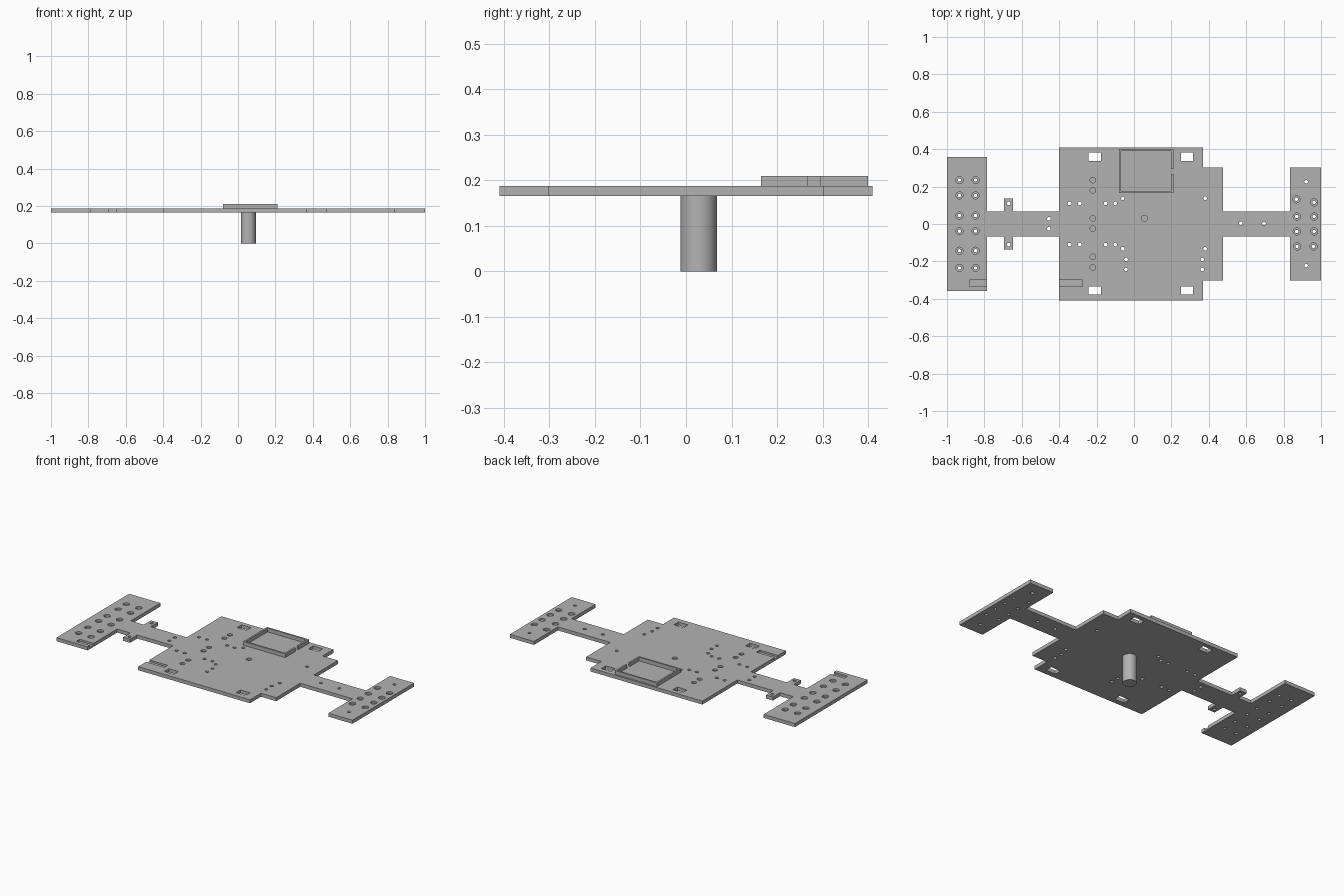
import bpy, bmesh
from mathutils import Matrix, Vector

cube = bpy.data.objects.get("Cube")
if cube:
    bpy.data.objects.remove(cube, do_unlink=True)

grey = bpy.data.materials.new("matte grey")
grey.use_nodes = True
colour = (0.45, 0.45, 0.45, 1)
grey.diffuse_color = colour
grey.node_tree.nodes["Principled BSDF"].inputs["Base Color"].default_value = colour

BOTTOM, TOP, FLOOR = 0.165, 0.187, 0.176


def box(bm, x0, x1, y0, y1, z0, z1):
    size = Vector((x1 - x0, y1 - y0, z1 - z0))
    mid = Vector((x0 + x1, y0 + y1, z0 + z1)) / 2
    bmesh.ops.create_cube(bm, size=1, matrix=Matrix.Translation(mid) @ Matrix.Diagonal(size).to_4x4())


def cylinder(bm, x, y, radius, z0, z1, sides=20):
    bmesh.ops.create_cone(bm, cap_ends=True, segments=sides, radius1=radius, radius2=radius,
                          depth=z1 - z0, matrix=Matrix.Translation((x, y, (z0 + z1) / 2)))


def finish(name, bm):
    mesh = bpy.data.meshes.new(name)
    bmesh.ops.recalc_face_normals(bm, faces=bm.faces)
    bm.to_mesh(mesh)
    bm.free()
    mesh.materials.append(grey)
    obj = bpy.data.objects.new(name, mesh)
    bpy.context.collection.objects.link(obj)
    return obj


def smooth(obj):
    bpy.ops.object.select_all(action="DESELECT")
    obj.select_set(True)
    bpy.context.view_layer.objects.active = obj
    bpy.ops.object.shade_smooth_by_angle(angle=0.6)


def carve(obj, cutter):
    mod = obj.modifiers.new("cut", "BOOLEAN")
    mod.operation, mod.solver, mod.object = "DIFFERENCE", "EXACT", cutter
    graph = bpy.context.evaluated_depsgraph_get()
    mesh = bpy.data.meshes.new_from_object(obj.evaluated_get(graph))
    obj.modifiers.clear()
    obj.data = mesh
    bpy.data.objects.remove(cutter, do_unlink=True)


# Base plate: stepped outline, mirrored front to back
half = [(-1, 0.357), (-0.785, 0.357), (-0.785, 0.067), (-0.695, 0.067), (-0.695, 0.137),
        (-0.647, 0.137), (-0.647, 0.067), (-0.4, 0.067), (-0.4, 0.41), (0.37, 0.41),
        (0.37, 0.303), (0.475, 0.303), (0.475, 0.067), (0.835, 0.067), (0.835, 0.303), (1, 0.303)]
outline = half + [(x, -y) for x, y in reversed(half)]
bm = bmesh.new()
face = bm.faces.new([bm.verts.new((x, y, BOTTOM)) for x, y in outline])
solid = bmesh.ops.extrude_face_region(bm, geom=[face])
bmesh.ops.translate(bm, vec=(0, 0, TOP - BOTTOM),
                    verts=[v for v in solid["geom"] if isinstance(v, bmesh.types.BMVert)])
plate = finish("base_plate", bm)

# Counterbored mounting holes on the two end plates
bores = [(x, y) for x in (-0.933, -0.847) for y in (0.235, 0.153, 0.045, -0.038, -0.143, -0.235)]
bores += [(x, y) for x in (0.87, 0.963) for y in (0.04, -0.04)]
bores += [(0.868, 0.132), (0.963, 0.115), (0.872, -0.12), (0.96, -0.12)]

# Shallow recesses: counterbores, blind pits, centre dimple and cable grooves
bm = bmesh.new()
for x, y in bores:
    cylinder(bm, x, y, 0.019, FLOOR, 0.2)
for y in (0.235, 0.18, 0.03, -0.025, -0.175, -0.232):
    cylinder(bm, -0.22, y, 0.015, FLOOR, 0.2)
cylinder(bm, 0.055, 0.03, 0.016, FLOOR, 0.2)
box(bm, -0.88, -0.77, -0.333, -0.3, FLOOR, 0.2)
box(bm, -0.42, -0.275, -0.333, -0.3, FLOOR, 0.2)
carve(plate, finish("recess_cutter", bm))

# Through holes: bore centres, small slots and square windows
bm = bmesh.new()
for x, y in bores:
    cylinder(bm, x, y, 0.009, 0.1, 0.25)
pins = [(x, s * 0.11) for x in (-0.67, -0.345, -0.29, -0.152, -0.1) for s in (1, -1)]
pins += [(x, y) for x in (-0.06, 0.38) for y in (0.137, -0.132)]
pins += [(x, y) for x in (-0.043, 0.365) for y in (-0.19, -0.243)]
pins += [(-0.455, 0.028), (-0.455, -0.025), (0.57, 0.003), (0.695, 0.003), (0.92, 0.225), (0.92, -0.222)]
for x, y in pins:
    cylinder(bm, x, y, 0.01, 0.1, 0.25, 12)
for x in (-0.21, 0.283):
    for y in (0.36, -0.355):
        box(bm, x - 0.033, x + 0.033, y - 0.022, y + 0.022, 0.1, 0.25)
carve(plate, finish("hole_cutter", bm))
smooth(plate)

# Raised rectangular rim with a small gap in its left wall
x0, x1, y0, y1, wall, rim_top = -0.08, 0.21, 0.165, 0.4, 0.011, 0.21
bm = bmesh.new()
box(bm, x0, x1, y0, y0 + wall, TOP, rim_top)
box(bm, x0, x1, y1 - wall, y1, TOP, rim_top)
box(bm, x0, x0 + wall, y0 + wall, y1 - wall, TOP, rim_top)
box(bm, x1 - wall, x1, y0 + wall, 0.267, TOP, rim_top)
box(bm, x1 - wall, x1, 0.294, y1 - wall, TOP, rim_top)
finish("holder_rim", bm)

# Support post under the plate
bm = bmesh.new()
cylinder(bm, 0.055, 0.028, 0.04, 0, BOTTOM, 48)
smooth(finish("support_post", bm))
